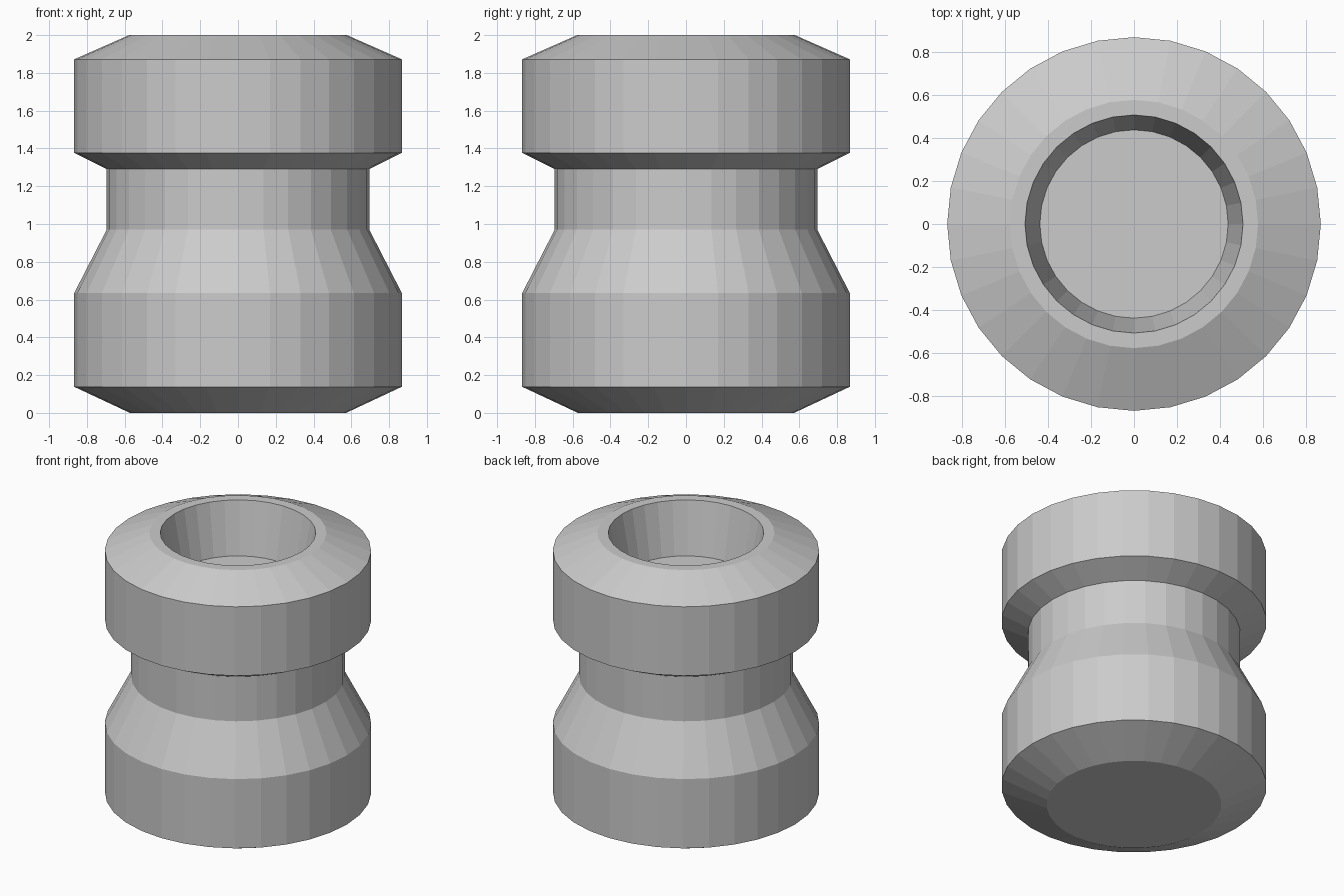
import bpy, bmesh
from math import cos, sin, tau

if "Cube" in bpy.data.objects:
    bpy.data.objects.remove(bpy.data.objects["Cube"])

SIDES = 32

# Outer silhouette from the base up, then down into the recess (radius, height)
profile = [
    (0.572, 0.0), (0.867, 0.138), (0.867, 0.635), (0.695, 0.97),
    (0.695, 1.29), (0.867, 1.377), (0.867, 1.872), (0.576, 2.0),
    (0.506, 2.0), (0.437, 1.63),
]


def lathe(name, points, sides):
    """Revolve a profile around z and cap both ends with flat discs."""
    bm = bmesh.new()
    rings = [[bm.verts.new((r * cos(tau * i / sides), r * sin(tau * i / sides), z))
              for i in range(sides)] for r, z in points]
    for low, high in zip(rings, rings[1:]):
        for i in range(sides):
            j = (i + 1) % sides
            bm.faces.new((low[i], low[j], high[j], high[i]))
    bm.faces.new(rings[0][::-1])
    bm.faces.new(rings[-1])
    mesh = bpy.data.meshes.new(name)
    bm.to_mesh(mesh)
    bm.free()
    obj = bpy.data.objects.new(name, mesh)
    bpy.context.collection.objects.link(obj)
    return obj


# Grooved spool body with a tapered recess in the top
lathe("spool_body", profile, SIDES)
